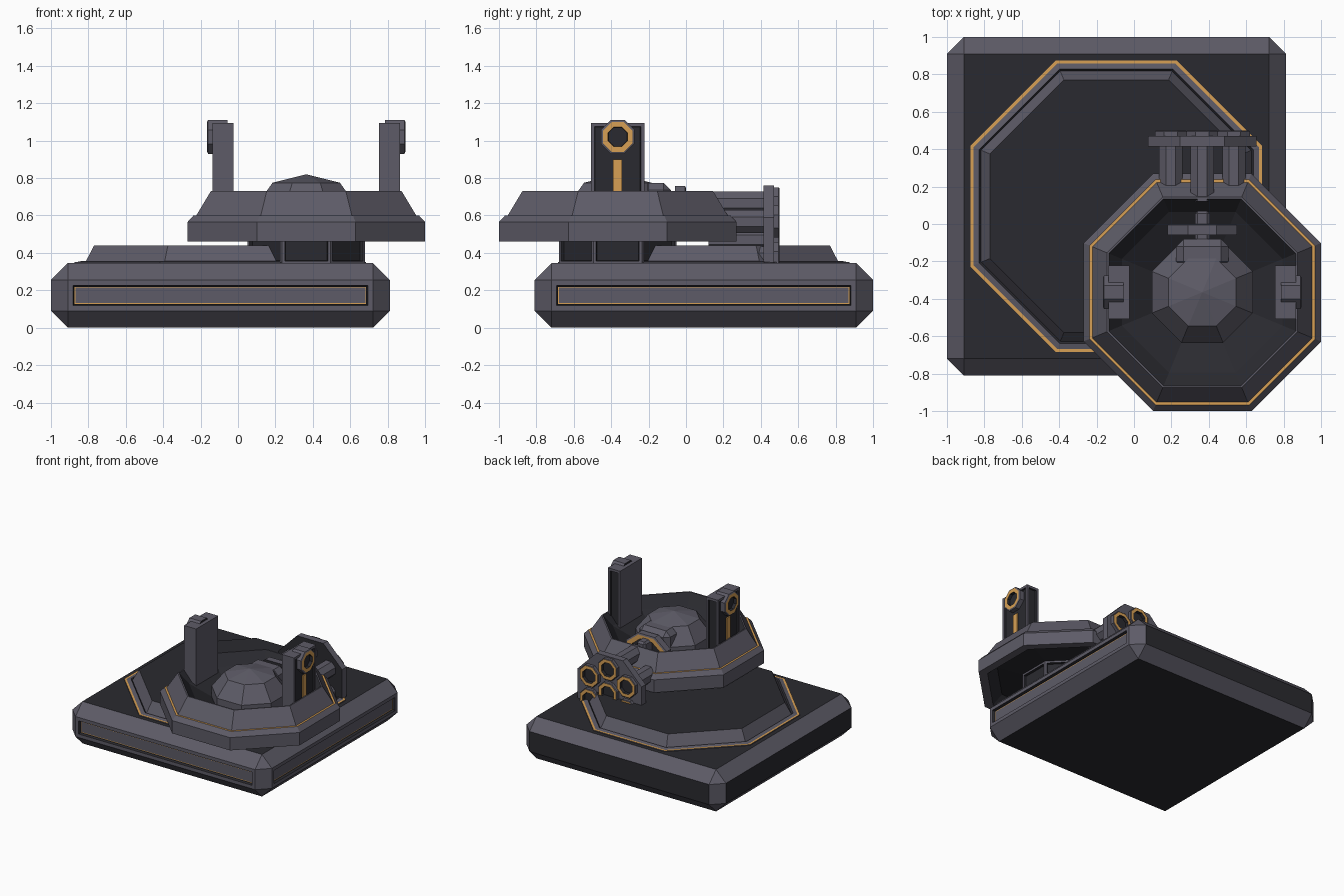
import bpy, bmesh, math
from mathutils import Vector, Matrix

if "Cube" in bpy.data.objects:
    bpy.data.objects.remove(bpy.data.objects["Cube"])

def material(name, rgb):
    m = bpy.data.materials.new(name)
    m.diffuse_color = (*rgb, 1)
    m.use_nodes = True
    m.node_tree.nodes["Principled BSDF"].inputs["Base Color"].default_value = m.diffuse_color
    return m

GREY, DARK, GOLD = 0, 1, 2
MATS = [material("grey metal", (0.11, 0.105, 0.135)),
        material("dark metal", (0.023, 0.023, 0.029)),
        material("gold trim", (0.68, 0.35, 0.09))]

def finish(name, bm, recalc=True):
    if recalc:
        bmesh.ops.recalc_face_normals(bm, faces=bm.faces[:])
    me = bpy.data.meshes.new(name)
    bm.to_mesh(me)
    bm.free()
    for m in MATS:
        me.materials.append(m)
    ob = bpy.data.objects.new(name, me)
    bpy.context.collection.objects.link(ob)
    return ob

def lathe(name, profile, centre, axis='Z', sides=8, stretch=(1, 1)):
    """Octagonal lathe; profile = (apothem, height, material of the band that follows)."""
    bm = bmesh.new()
    rot = {'Z': Matrix(), 'Y': Matrix.Rotation(-math.pi / 2, 4, 'X'),
           'X': Matrix.Rotation(math.pi / 2, 4, 'Y'),
           '-X': Matrix.Rotation(-math.pi / 2, 4, 'Y')}[axis]
    rings = []
    for a, h, _ in profile:
        r = a / math.cos(math.pi / sides)
        ring = []
        for k in range(sides if a > 0 else 1):
            t = 2 * math.pi * (k + 0.5) / sides
            p = Vector((r * math.cos(t) * stretch[0], r * math.sin(t) * stretch[1], h))
            ring.append(bm.verts.new(rot @ p + Vector(centre)))
        rings.append(ring)
    for i in range(len(rings) - 1):
        lo, hi = rings[i], rings[i + 1]
        for k in range(sides):
            n = (k + 1) % sides
            if len(hi) == 1:
                f = bm.faces.new((lo[k], lo[n], hi[0]))
            else:
                f = bm.faces.new((lo[k], lo[n], hi[n], hi[k]))
            f.material_index = profile[i][2]
    bm.faces.new(rings[0]).material_index = DARK
    if len(rings[-1]) > 1:
        bm.faces.new(rings[-1]).material_index = profile[-1][2]
    return finish(name, bm)

def box_bm(lo, hi, bevel=0):
    bm = bmesh.new()
    bmesh.ops.create_cube(bm, size=1)
    lo, hi = Vector(lo), Vector(hi)
    for v in bm.verts:
        v.co = (lo + hi) / 2 + v.co * (hi - lo)
    if bevel:
        bmesh.ops.bevel(bm, geom=bm.edges[:], offset=bevel, segments=1,
                        profile=0.5, affect='EDGES')
    bm.normal_update()
    return bm

def face_toward(bm, d):
    return max((f for f in bm.faces if f.normal.dot(Vector(d)) > 0.99), key=lambda f: f.calc_area())

def inset(bm, f, thick, depth, rim):
    """Inset a face; the new border gets material rim."""
    for g in bmesh.ops.inset_region(bm, faces=[f], thickness=thick, depth=depth)['faces']:
        g.material_index = rim
    bm.normal_update()

def box(name, lo, hi, bevel=0):
    return finish(name, box_bm(lo, hi, bevel))

# square base with chamfered edges, dark back and left, two recessed light slots
bm = box_bm((-1, -0.81, 0), (0.812, 1, 0.345), 0.09)
for d in ((0, 0, 1), (0, 0, -1), (-1, 0, 0), (0, 1, 0)):
    face_toward(bm, d).material_index = DARK
for d in ((0, -1, 0), (1, 0, 0)):
    f = face_toward(bm, d)
    inset(bm, f, 0.04, 0, GREY)
    inset(bm, f, 0.008, -0.02, DARK)
    inset(bm, f, 0.004, 0, DARK)
    inset(bm, f, 0.006, 0, GOLD)
    f.material_index = GREY
finish("base", bm)

# octagonal platform on the base, gold line lies flat
lathe("platform", [(0.78, 0.33, GREY), (0.78, 0.352, GOLD), (0.763, 0.352, GREY),
                   (0.733, 0.358, DARK), (0.722, 0.347, GREY), (0.675, 0.44, DARK)],
      (-0.095, 0.095, 0))

# turret neck with dark windows
CX, CY = 0.365, -0.365
neck = lathe("turret_neck", [(0.315, 0.34, GREY), (0.315, 0.50, DARK)], (CX, CY, 0))
bm = bmesh.new()
bm.from_mesh(neck.data)
for f in [f for f in bm.faces if abs(f.normal.z) < 0.1]:
    inset(bm, f, 0.022, 0, GREY)
    inset(bm, f, 0.004, -0.02, DARK)
    f.material_index = DARK
bm.to_mesh(neck.data)
bm.free()

# turret ring with a dark dish inside, gold line on a flat ledge
lathe("turret_ring", [(0.30, 0.50, DARK), (0.50, 0.53, DARK), (0.57, 0.46, GREY),
                      (0.635, 0.46, GREY), (0.635, 0.565, GREY), (0.603, 0.600, GOLD),
                      (0.588, 0.600, GREY), (0.51, 0.73, GREY), (0.50, 0.73, DARK),
                      (0.43, 0.65, DARK), (0.27, 0.56, DARK)], (CX, CY, 0))

# faceted dome
lathe("dome", [(0.27, 0.54, GREY), (0.27, 0.65, GREY), (0.18, 0.775, GREY), (0, 0.82, GREY)],
      (CX, CY, 0))

# side pylons with knobs, mirrored about the turret centre
for s, side in ((-1, "left"), (1, "right")):
    xs = sorted((CX + s * 0.39, CX + s * 0.50))
    bm = box_bm((xs[0], CY - 0.143, 0.58), (xs[1], CY + 0.143, 1.095))
    for d in ((s, 0, 0), (0, 1, 0)):
        f = face_toward(bm, d)
        inset(bm, f, 0.028, 0, GREY)
        inset(bm, f, 0.004, -0.012, DARK)
        f.material_index = DARK
    finish(side + "_pylon", bm)
    xs = sorted((CX + s * 0.48, CX + s * 0.497))
    bm = box_bm((xs[0], CY - 0.024, 0.64), (xs[1], CY + 0.024, 0.90))
    for f in bm.faces:
        f.material_index = GOLD
    finish(side + "_pylon_stripe", bm)
    lathe(side + "_knob", [(0.09, 0.42, GREY), (0.09, 0.525, GREY), (0.08, 0.53, GOLD),
                           (0.052, 0.53, DARK), (0.05, 0.505, DARK)],
          (CX, CY, 1.02), 'X' if s > 0 else '-X')

# breech behind the dome
box("breech_collar", (0.225, -0.24, 0.55), (0.505, -0.08, 0.775), 0.04)
lathe("breech_plate", [(0.185, -0.06, GREY), (0.185, -0.005, GREY), (0.17, 0.0, GOLD),
                       (0.13, 0.0, DARK), (0.13, -0.02, DARK)],
      (CX, 0, 0.61), 'Y', stretch=(1, 0.8))
box("breech_pin", (0.325, -0.13, 0.58), (0.405, 0.07, 0.73), 0.015)

# barrel cluster, one in the middle and six around, half sunk in the platform
GZ = 0.47
lathe("muzzle_plate", [(0.29, 0.415, GREY), (0.29, 0.47, GREY)], (CX, 0, GZ), 'Y')
spots = [(0, 0)] + [(0.195 * math.sin(k * math.pi / 3), 0.195 * math.cos(k * math.pi / 3))
                    for k in range(6)]
for i, (dx, dz) in enumerate(spots):
    at = (CX + dx, 0, GZ + dz)
    lathe(f"barrel_{i + 1}", [(0.062, 0.12, GREY), (0.062, 0.43, GREY)], at, 'Y')
    lathe(f"muzzle_{i + 1}", [(0.085, 0.46, GREY), (0.085, 0.495, GREY), (0.08, 0.50, GOLD),
                              (0.055, 0.50, DARK), (0.053, 0.475, DARK)], at, 'Y')
